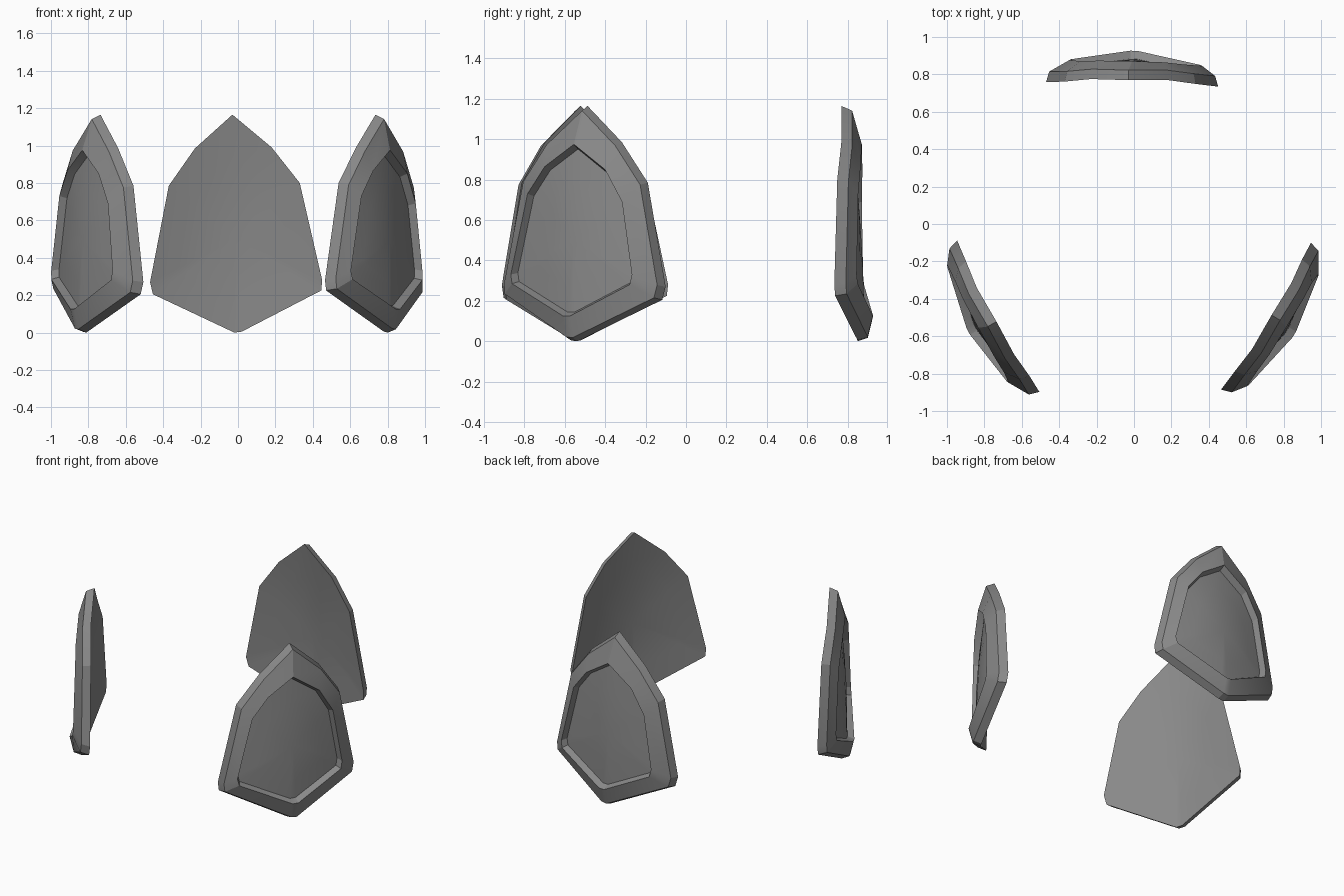
import bpy, bmesh, math
from mathutils import Matrix, Vector

if "Cube" in bpy.data.objects:
    bpy.data.objects.remove(bpy.data.objects["Cube"], do_unlink=True)

grey = bpy.data.materials.new("mid_grey")
grey.use_nodes = True
tone = (0.25, 0.25, 0.25, 1)
grey.diffuse_color = tone
grey.node_tree.nodes["Principled BSDF"].inputs["Base Color"].default_value = tone

# Shield outline and the smaller outline of its recessed panel (x, z)
OUTLINE = [(-.03, 1.165), (.18, .99), (.33, .8), (.45, .28), (.445, .225), (.02, .005),
           (-.02, 0), (-.455, .205), (-.47, .27), (-.37, .785), (-.23, .985)]
PANEL = [(-.01, .975), (.16, .865), (.265, .73), (.365, .33), (.355, .285), (.02, .125),
         (-.02, .125), (-.335, .28), (-.345, .33), (-.285, .69), (-.19, .85)]
MIDDLE = Vector((-.01, .5))
AXIS = Vector((-.01, -.08, 0))


def curved(x, z, lift):
    """Point on the bowed plate surface, lifted outward."""
    return Vector((x, .85 - .06 * z * z - .47 * x * x - .035 * x + lift, z))


def shrink(points, factor):
    return [MIDDLE + (Vector(p) - MIDDLE) * factor for p in points]


def make_plate(name, angle):
    bm = bmesh.new()

    def ring(points, lift):
        return [bm.verts.new(curved(p[0], p[1], lift)) for p in points]

    # Inner surface, side wall, sloped rim, recess wall, then bowed floor
    steps = [(0.33, OUTLINE, 0), (0.67, OUTLINE, 0), (1, OUTLINE, 0),
             (0.965, OUTLINE, .05), (1, PANEL, .077), (.95, PANEL, .033),
             (.63, PANEL, .033), (.32, PANEL, .033)]
    rings = [ring(shrink(pts, f), lift) for f, pts, lift in steps]
    n = len(OUTLINE)
    for a, b in zip(rings, rings[1:]):
        for i in range(n):
            j = (i + 1) % n
            bm.faces.new((a[i], a[j], b[j], b[i]))
    for loop, lift in ((rings[0], 0), (rings[-1], .033)):
        hub = bm.verts.new(curved(MIDDLE.x, MIDDLE.y, lift))
        for i in range(n):
            bm.faces.new((hub, loop[i], loop[(i + 1) % n]))
    bmesh.ops.recalc_face_normals(bm, faces=bm.faces)

    # Swing around the shared upright axis, resting on the ground
    low = min(v.co.z for v in bm.verts)
    turn = (Matrix.Translation(AXIS - Vector((0, 0, low)))
            @ Matrix.Rotation(angle, 4, 'Z') @ Matrix.Translation(-AXIS))
    bm.transform(turn)
    mesh = bpy.data.meshes.new(name)
    bm.to_mesh(mesh)
    bm.free()
    mesh.materials.append(grey)
    obj = bpy.data.objects.new(name, mesh)
    bpy.context.collection.objects.link(obj)
    bpy.ops.object.select_all(action='DESELECT')
    obj.select_set(True)
    bpy.context.view_layer.objects.active = obj
    bpy.ops.object.shade_smooth_by_angle(angle=math.radians(20))


# Three plates evenly spaced in a circle
for i, name in enumerate(("back_plate", "right_plate", "left_plate")):
    make_plate(name, i * math.tau / 3)
